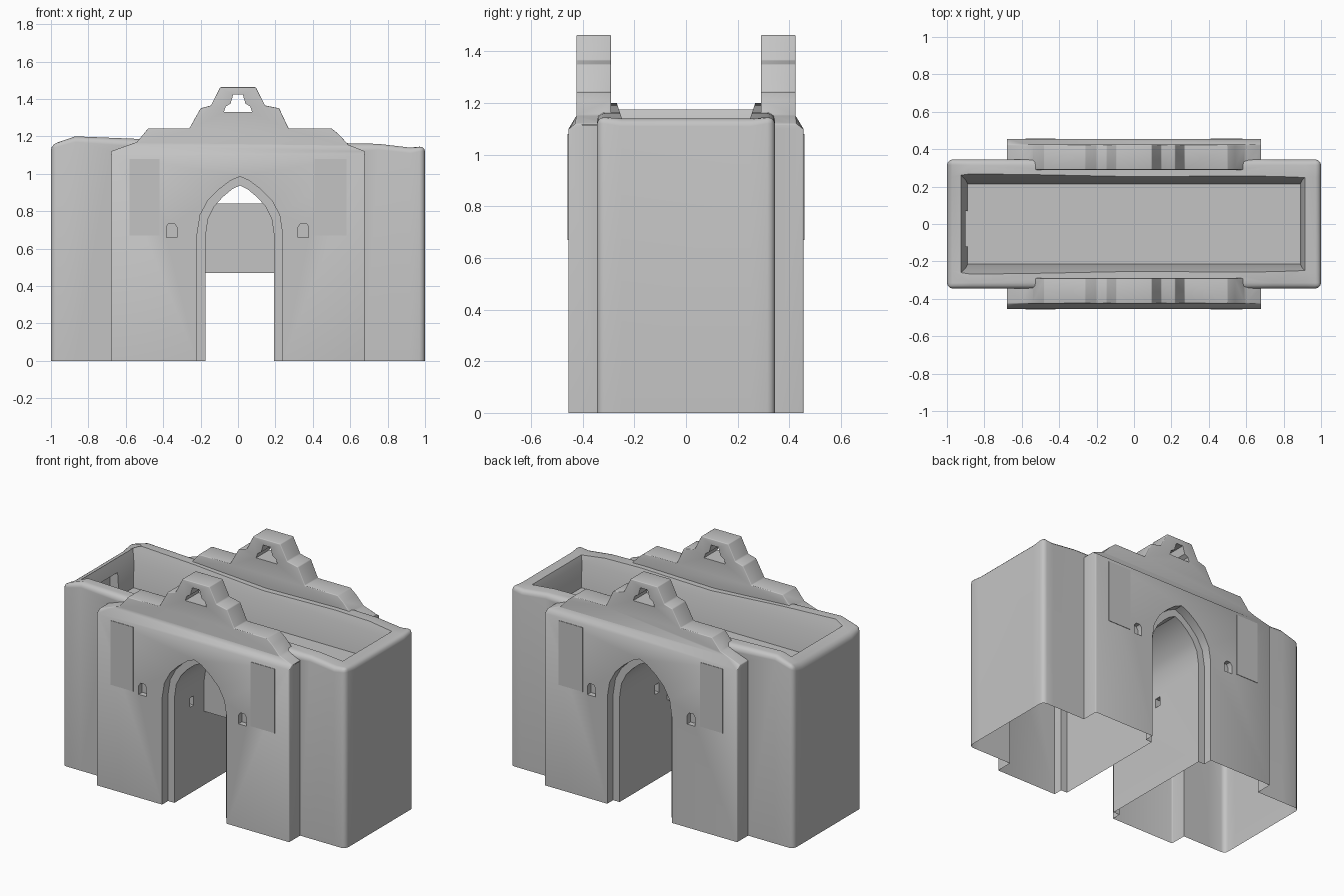
import bpy, bmesh, math

if "Cube" in bpy.data.objects:
    bpy.data.objects.remove(bpy.data.objects["Cube"])

stone = bpy.data.materials.new("grey_stone")
stone.diffuse_color = (0.55, 0.55, 0.55, 1)
stone.use_nodes = True
stone.node_tree.nodes["Principled BSDF"].inputs["Base Color"].default_value = stone.diffuse_color


def make(name, bm):
    bmesh.ops.recalc_face_normals(bm, faces=bm.faces[:])
    mesh = bpy.data.meshes.new(name)
    bm.to_mesh(mesh)
    bm.free()
    mesh.materials.append(stone)
    ob = bpy.data.objects.new(name, mesh)
    bpy.context.collection.objects.link(ob)
    return ob


def slice_at(bm, axis, value, clear=False):
    co, no = [0, 0, 0], [0, 0, 0]
    co[axis], no[axis] = value, 1
    bmesh.ops.bisect_plane(bm, geom=bm.verts[:] + bm.edges[:] + bm.faces[:],
                           plane_co=co, plane_no=no, clear_inner=clear)


def loft(rings):
    """Closed solid through a list of equal-length rings."""
    bm = bmesh.new()
    vs = [[bm.verts.new(p) for p in r] for r in rings]
    n = len(vs[0])
    for a, b in zip(vs, vs[1:]):
        for i in range(n):
            bm.faces.new((a[i], a[(i + 1) % n], b[(i + 1) % n], b[i]))
    bm.faces.new(vs[0])
    bm.faces.new(vs[-1])
    return bm


def prism(pts, y0, y1):
    return loft([[(x, y, z) for x, z in pts] for y in (y0, y1)])


def box(x0, x1, y0, y1, z0, z1):
    return prism([(x0, z0), (x1, z0), (x1, z1), (x0, z1)], y0, y1)


def apply(ob, kind, **settings):
    m = ob.modifiers.new(kind, kind)
    for k, v in settings.items():
        setattr(m, k, v)
    bpy.context.view_layer.objects.active = ob
    bpy.ops.object.modifier_apply(modifier=m.name)


def combine(ob, other, op):
    apply(ob, 'BOOLEAN', object=other, operation=op, solver='EXACT')
    bpy.data.objects.remove(other)


def bevel(ob, width, segments=3):
    apply(ob, 'BEVEL', width=width, segments=segments,
          limit_method='ANGLE', angle_limit=math.radians(32))


# Main block with an uneven, worn rim
rim = [(-1, 1.165), (-0.87, 1.2), (-0.5, 1.185), (0, 1.155),
       (0.5, 1.165), (0.75, 1.16), (0.92, 1.14), (1, 1.155)]
bm = box(-1, 1, -0.345, 0.345, -0.15, 1.3)
for x, _ in rim[1:-1]:
    slice_at(bm, 0, x)
for y in (-0.25, 0.25):
    slice_at(bm, 1, y)
for v in bm.verts:
    if v.co.z > 1:
        v.co.z = min(rim, key=lambda p: abs(p[0] - v.co.x))[1]
        if abs(v.co.x) > 0.99 and abs(v.co.y) < 0.3:
            v.co.z = 1.14
body = make("gate_body", bm)
bevel(body, 0.03)

# Sunken roof trough with flared walls, and a notch at the left end
trough = make("trough_cutter", loft([
    [(-x, -y, z), (x, -y, z), (x, y, z), (-x, y, z)]
    for x, y, z in ((0.89, 0.215, 0.95), (0.9, 0.235, 1.1), (0.95, 0.285, 1.25))]))
combine(body, trough, 'DIFFERENCE')
combine(body, make("notch_cutter", box(-0.955, -0.8, -0.12, 0.07, 0.95, 1.10)), 'DIFFERENCE')

# Stepped facades with a raised crest
crest = [(0.68, -0.15), (0.68, 1.12), (0.59, 1.155), (0.54, 1.21), (0.5, 1.243),
         (0.27, 1.243), (0.22, 1.35), (0.145, 1.365), (0.095, 1.463),
         (-0.095, 1.463), (-0.145, 1.365), (-0.2, 1.35), (-0.26, 1.243),
         (-0.48, 1.243), (-0.54, 1.17), (-0.68, 1.12), (-0.68, -0.15)]
trefoil = [(-0.075, 1.33), (0.075, 1.33), (0.065, 1.36), (0.04, 1.375),
           (0.025, 1.425), (-0.025, 1.425), (-0.04, 1.375), (-0.065, 1.36)]


def arch(w, spring, top, cx=0.01):
    """Pointed arch outline."""
    h = top - spring
    half = [(1, 0), (0.93, 0.33), (0.75, 0.58), (0.5, 0.77), (0.22, 0.93)]
    right = [(cx + w * a, spring + h * b) for a, b in half]
    left = [(cx - w * a, spring + h * b) for a, b in reversed(half)]
    return [(cx - w, -0.3), (cx + w, -0.3)] + right + [(cx, top)] + left


for s in (-1, 1):
    bm = prism(crest, s * 0.455, s * 0.29)
    for z in (1.1, 1.15):
        slice_at(bm, 2, z)
    for v in bm.verts:
        if v.co.z > 1.11 and abs(v.co.y) > 0.4:
            v.co.y = s * 0.425
    facade = make("facade", bm)
    bevel(facade, 0.02)
    combine(facade, make("crest_cutter", prism(trefoil, s * 0.2, s * 0.6)), 'DIFFERENCE')
    combine(body, facade, 'UNION')
    # Recessed arch surround and small niches
    combine(body, make("surround_cutter", prism(arch(0.228, 0.68, 0.985), s * 0.395, s * 0.6)),
            'DIFFERENCE')
    for x in (-0.355, 0.35):
        niche = [(x - 0.028, 0.66), (x + 0.028, 0.66), (x + 0.028, 0.715),
                 (x + 0.015, 0.735), (x - 0.015, 0.735), (x - 0.028, 0.715)]
        combine(body, make("niche_cutter", prism(niche, s * 0.42, s * 0.6)), 'DIFFERENCE')

# Passage through the gate, with little slots in its walls
combine(body, make("passage_cutter", prism(arch(0.183, 0.67, 0.937), -0.7, 0.7)), 'DIFFERENCE')
for y in (-0.22, 0.015):
    combine(body, make("slot_cutter", box(-0.21, 0.23, y - 0.02, y + 0.02, 0.55, 0.61)),
            'DIFFERENCE')

# Open underside
bm = bmesh.new()
bm.from_mesh(body.data)
slice_at(bm, 2, 0, clear=True)
bm.to_mesh(body.data)
bm.free()
bpy.ops.object.select_all(action='DESELECT')
body.select_set(True)
bpy.context.view_layer.objects.active = body
bpy.ops.object.shade_smooth_by_angle(angle=math.radians(35))

# Flat window plates on both facades
for s in (-1, 1):
    for x0, x1 in ((-0.58, -0.42), (0.41, 0.58)):
        make("window_plate", box(x0, x1, s * 0.45, s * 0.458, 0.67, 1.08))

# Hanging gate leaves inside the passage
for name, x0, x1 in (("left_gate_leaf", -0.173, 0), ("right_gate_leaf", 0, 0.193)):
    make(name, box(x0, x1, -0.094, -0.086, 0.47, 0.84))
